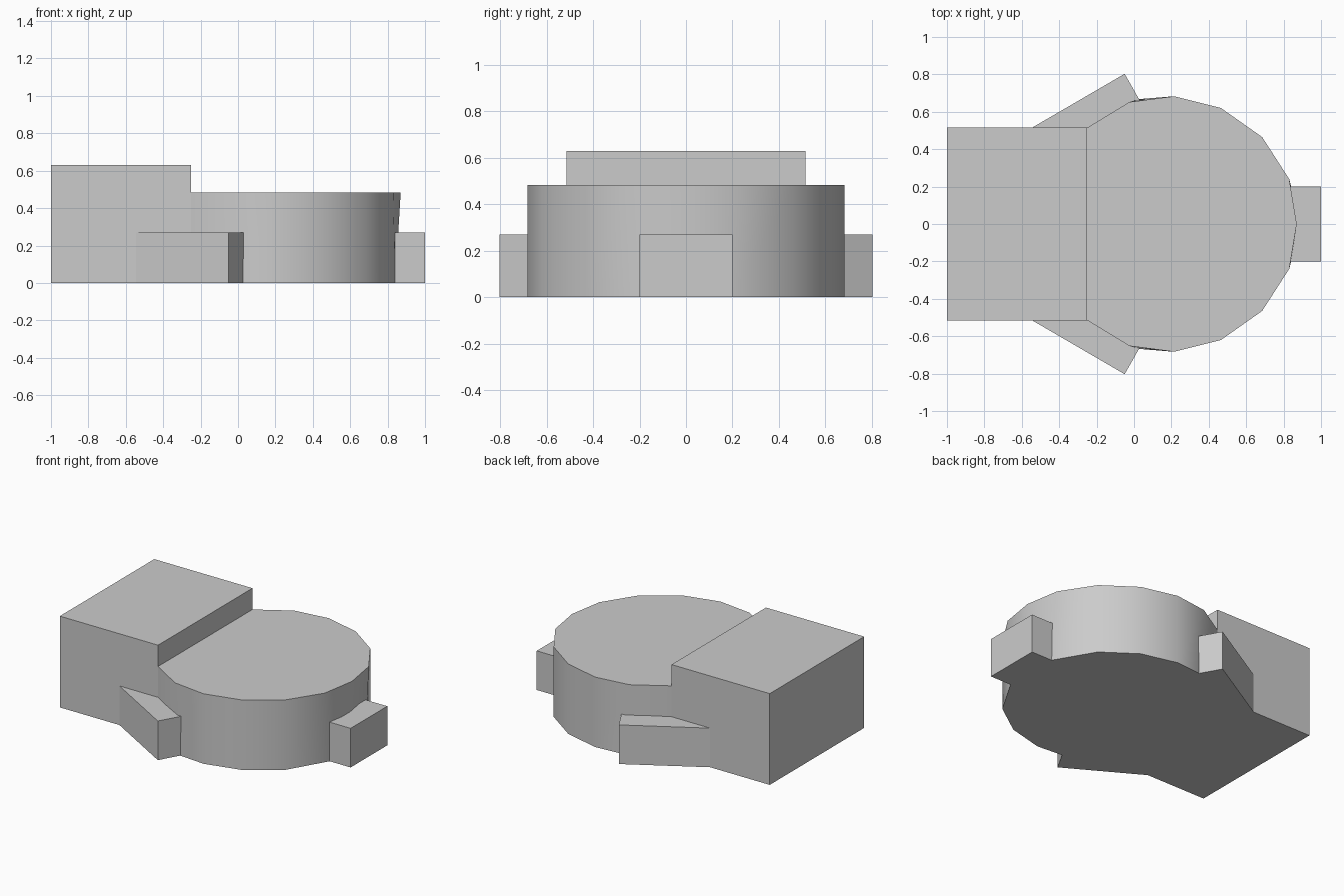
import bpy, bmesh, math

if "Cube" in bpy.data.objects:
    bpy.data.objects.remove(bpy.data.objects["Cube"], do_unlink=True)

grey = bpy.data.materials.new("light_grey")
grey.use_nodes = True
colour = (0.6, 0.6, 0.6, 1)
grey.diffuse_color = colour
grey.node_tree.nodes["Principled BSDF"].inputs["Base Color"].default_value = colour


def prism(name, base, height, top=None, smooth=False):
    """Solid between a base outline on the ground and a matching top outline."""
    bm = bmesh.new()
    low = [bm.verts.new((x, y, 0)) for x, y in base]
    high = [bm.verts.new((x, y, height)) for x, y in (top or base)]
    bm.faces.new(low[::-1])
    bm.faces.new(high)
    for i in range(len(low)):
        j = (i + 1) % len(low)
        bm.faces.new((low[i], low[j], high[j], high[i]))
    bmesh.ops.recalc_face_normals(bm, faces=bm.faces)
    mesh = bpy.data.meshes.new(name)
    bm.to_mesh(mesh)
    bm.free()
    mesh.materials.append(grey)
    obj = bpy.data.objects.new(name, mesh)
    bpy.context.collection.objects.link(obj)
    if smooth:
        bpy.ops.object.select_all(action="DESELECT")
        obj.select_set(True)
        bpy.context.view_layer.objects.active = obj
        bpy.ops.object.shade_smooth_by_angle(angle=math.radians(30))
    return obj


def mirrored(half, nose):
    """Close a half outline across the x axis, with one point on the axis."""
    return [(x, -y) for x, y in half] + [nose] + half[::-1]


# Tall rectangular block
prism("rear_block", [(-1, -0.515), (-0.25, -0.515), (-0.25, 0.515), (-1, 0.515)], 0.63)

# Faceted round drum, its lower rim pulled to the lug corners
shared = [(0.215, 0.683), (0.465, 0.62), (0.685, 0.465)]
start = [(-0.4, 0.43), (-0.25, 0.515)]
upper = mirrored(start + [(-0.025, 0.652)] + shared + [(0.83, 0.24)], (0.87, 0))
lower = mirrored(start + [(0.03, 0.668)] + shared + [(0.84, 0.2)], (0.84, 0))
prism("round_drum", lower, 0.483, upper, smooth=True)

# Low lugs around the drum
prism("end_lug", [(0.7, -0.2), (1, -0.2), (1, 0.2), (0.7, 0.2)], 0.27)
side = [(-0.545, 0.515), (-0.4, 0.4), (-0.12, 0.4), (0.03, 0.662), (-0.05, 0.803)]
prism("left_lug", side, 0.27)
prism("right_lug", [(x, -y) for x, y in side], 0.27)
